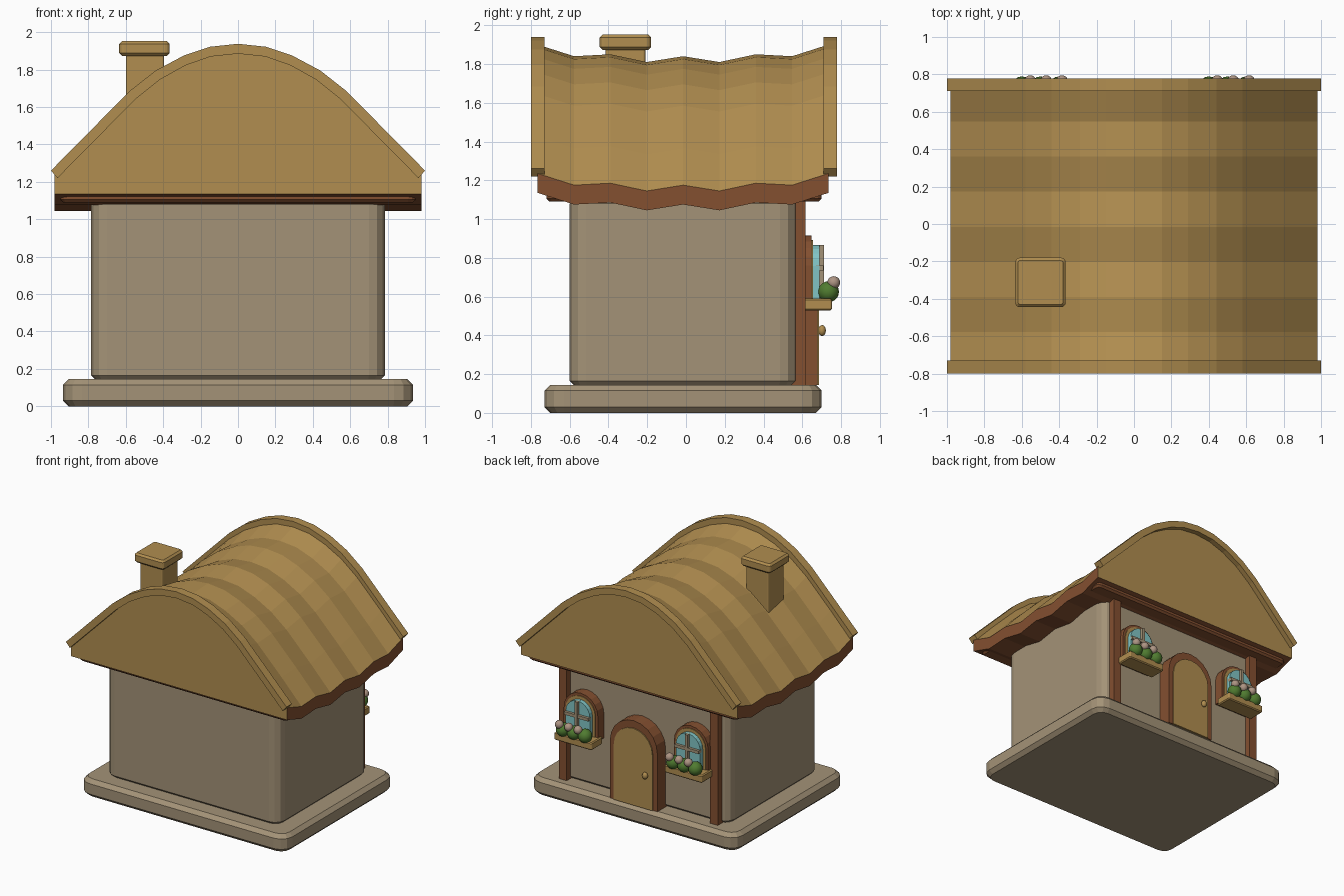
import bpy, bmesh, math

cube = bpy.data.objects.get("Cube")
if cube:
    bpy.data.objects.remove(cube, do_unlink=True)


def material(name, rgb):
    m = bpy.data.materials.new(name)
    m.use_nodes = True
    m.diffuse_color = (*rgb, 1)
    m.node_tree.nodes["Principled BSDF"].inputs["Base Color"].default_value = (*rgb, 1)
    return m


STRAW = material("straw", (0.44, 0.27, 0.08))
STONE = material("stone", (0.37, 0.29, 0.185))
WOOD = material("brown_wood", (0.23, 0.08, 0.03))
GLASS = material("glass", (0.22, 0.56, 0.56))
LEAF = material("leaf", (0.08, 0.2, 0.03))
PETAL = material("petal", (0.42, 0.3, 0.23))


def finish(bm, name, *mats):
    bmesh.ops.recalc_face_normals(bm, faces=bm.faces)
    mesh = bpy.data.meshes.new(name)
    bm.to_mesh(mesh)
    bm.free()
    for m in mats:
        mesh.materials.append(m)
    ob = bpy.data.objects.new(name, mesh)
    bpy.context.collection.objects.link(ob)
    return ob


def box(name, mat, x, y, z, corner=0, edge=0):
    """Box from ranges, with optional rounded upright corners and chamfered rims."""
    bm = bmesh.new()
    bmesh.ops.create_cube(bm, size=1)
    for v in bm.verts:
        v.co = [r[0] + (c + 0.5) * (r[1] - r[0]) for c, r in zip(v.co, (x, y, z))]
    if corner:
        upright = [e for e in bm.edges if abs(e.verts[0].co.z - e.verts[1].co.z) > 1e-4]
        bmesh.ops.bevel(bm, geom=upright, offset=corner, segments=3, profile=0.5, affect='EDGES')
    if edge:
        rims = [e for e in bm.edges if abs(e.verts[0].co.z - e.verts[1].co.z) < 1e-4]
        bmesh.ops.bevel(bm, geom=rims, offset=edge, segments=1, affect='EDGES')
    return finish(bm, name, mat)


def prism(name, mat, outline, y0, y1):
    """Extrude an (x, z) outline along y."""
    bm = bmesh.new()
    face = bm.faces.new([bm.verts.new((x, y0, z)) for x, z in outline])
    out = bmesh.ops.extrude_face_region(bm, geom=[face])
    for v in out["geom"]:
        if isinstance(v, bmesh.types.BMVert):
            v.co.y = y1
    return finish(bm, name, mat)


def arch(cx, half, z0, top, steps=10):
    """Round-topped opening outline."""
    pts = [(cx - half, z0), (cx + half, z0)]
    for i in range(steps + 1):
        a = math.pi * i / steps
        pts.append((cx + half * math.cos(a), top - half + half * math.sin(a)))
    return pts


def ball(name, mat, loc, r, scale=(1, 1, 1)):
    bm = bmesh.new()
    bmesh.ops.create_uvsphere(bm, u_segments=16, v_segments=10, radius=r)
    for v in bm.verts:
        v.co = [c * s + l for c, s, l in zip(v.co, scale, loc)]
    for f in bm.faces:
        f.smooth = True
    return finish(bm, name, mat)


# Base, walls and wall plate
box("foundation", STONE, (-0.935, 0.935), (-0.73, 0.7), (0, 0.145), 0.1, 0.03)
box("walls", STONE, (-0.785, 0.785), (-0.6, 0.57), (0.145, 1.1), 0.085, 0.02)
box("wall_plate", WOOD, (-0.95, 0.95), (-0.72, 0.7), (1.09, 1.15), 0.04, 0.015)

# Thatched roof: an arched section swept along a wavy ridge
half_curve = [(0.98, 1.235), (0.8, 1.425), (0.58, 1.645), (0.44, 1.755), (0.29, 1.835), (0.15, 1.885)]
section = half_curve + [(0, 1.9)] + [(-x, z) for x, z in reversed(half_curve)]
section += [(-0.98, 1.135), (0.98, 1.135)]
wave = [0, 0.06, 0.05, 0.09, 0.06, 0.09, 0.05, 0.06, 0]
bm = bmesh.new()
rows = []
for i, drop in enumerate(wave):
    y = -0.765 + 1.5 * i / (len(wave) - 1)
    rows.append([bm.verts.new((x, y, z - drop)) for x, z in section])
n = len(section)
for a, b in zip(rows, rows[1:]):
    for j in range(n):
        f = bm.faces.new((a[j], a[(j + 1) % n], b[(j + 1) % n], b[j]))
        f.material_index = int(j >= n - 3)   # eave edges and underside are wood
bm.faces.new(rows[0])
bm.faces.new(rows[-1])
finish(bm, "thatched_roof", STRAW, WOOD)

# Arched trim along both gables
outer = [(1.0, 1.26), (0.58, 1.685), (0.44, 1.795), (0.29, 1.875), (0.15, 1.922)]
inner = [(0.965, 1.22), (0.55, 1.64), (0.42, 1.745), (0.28, 1.823), (0.145, 1.87)]
outer += [(0, 1.938)] + [(-x, z) for x, z in reversed(outer)]
inner += [(0, 1.885)] + [(-x, z) for x, z in reversed(inner)]
for name, y0, y1 in (("front_trim", -0.8, -0.73), ("back_trim", 0.71, 0.778)):
    for i in range(len(outer) - 1):
        prism(name, STRAW, [outer[i], outer[i + 1], inner[i + 1], inner[i]], y0, y1)

# Chimney
box("chimney", STRAW, (-0.6, -0.395), (-0.415, -0.21), (1.45, 1.89), 0.012)
box("chimney_cap", STRAW, (-0.635, -0.365), (-0.445, -0.18), (1.873, 1.952), 0.025, 0.015)

# Door
prism("door_frame", WOOD, arch(0, 0.215, 0.145, 0.835), 0.55, 0.678)
prism("door", STRAW, arch(0, 0.175, 0.145, 0.775), 0.56, 0.686)
ball("door_knob", STRAW, (-0.12, 0.702, 0.425), 0.028, (0.8, 0.7, 1))

# Corner posts, windows and flower boxes on both sides
for side in (-1, 1):
    cx = 0.5 * side
    px = 0.685 * side
    box("corner_post", WOOD, (px - 0.035, px + 0.035), (0.53, 0.617), (0.145, 1.1))
    prism("window_frame", WOOD, arch(cx, 0.155, 0.56, 0.915), 0.55, 0.648)
    prism("window_trim", STRAW, arch(cx, 0.135, 0.57, 0.893), 0.6, 0.654)
    prism("window_glass", GLASS, arch(cx, 0.11, 0.59, 0.867), 0.6, 0.688)
    box("window_bar_upright", STONE, (cx - 0.012, cx + 0.012), (0.67, 0.712), (0.59, 0.866))
    box("window_bar_level", STONE, (cx - 0.11, cx + 0.11), (0.67, 0.71), (0.735, 0.76))
    box("flower_box", STRAW, (cx - 0.17, cx + 0.17), (0.61, 0.752), (0.527, 0.59), 0.01, 0.008)
    for k in (-1, 0, 1):
        ball("bush", LEAF, (cx + 0.1 * k, 0.735, 0.625), 0.054)
    for k in (-1, 0, 1):
        ball("blossom", PETAL, (cx + 0.03 + 0.085 * k, 0.762, 0.672), 0.033)
